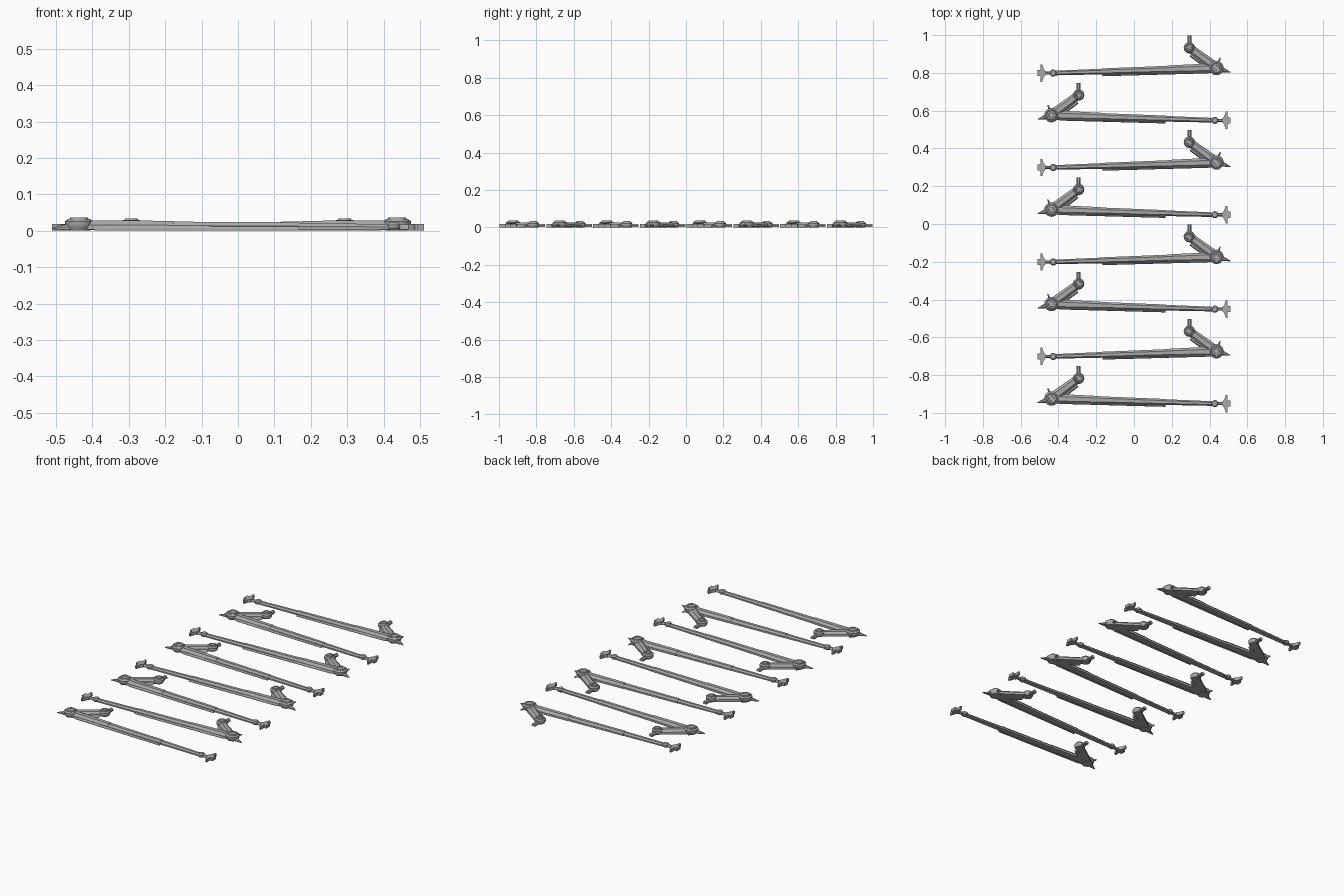
import bpy, bmesh, math
from mathutils import Vector

if "Cube" in bpy.data.objects:
    bpy.data.objects.remove(bpy.data.objects["Cube"])

grey = bpy.data.materials.new("metal grey")
grey.diffuse_color = (0.40, 0.40, 0.40, 1)
grey.use_nodes = True
grey.node_tree.nodes["Principled BSDF"].inputs["Base Color"].default_value = grey.diffuse_color


def finish(name, bm, place, smooth=False):
    """Place a part (side, y offset), mirror it if needed and add it to the scene."""
    side, y0 = place
    for v in bm.verts:
        v.co = Vector((v.co.x * side, v.co.y + y0, v.co.z))
    bmesh.ops.recalc_face_normals(bm, faces=bm.faces)
    me = bpy.data.meshes.new(name)
    bm.to_mesh(me)
    bm.free()
    me.materials.append(grey)
    ob = bpy.data.objects.new(name, me)
    bpy.context.collection.objects.link(ob)
    if smooth:
        bpy.ops.object.select_all(action='DESELECT')
        ob.select_set(True)
        bpy.context.view_layer.objects.active = ob
        bpy.ops.object.shade_smooth_by_angle(angle=math.radians(30))


def loft(name, rings, place, smooth=False):
    """Skin closed rings of points and cap both ends."""
    bm = bmesh.new()
    vs = [[bm.verts.new(p) for p in r] for r in rings]
    n = len(vs[0])
    for a, b in zip(vs, vs[1:]):
        for i in range(n):
            bm.faces.new((a[i], a[(i + 1) % n], b[(i + 1) % n], b[i]))
    bm.faces.new(vs[0][::-1])
    bm.faces.new(vs[-1])
    finish(name, bm, place, smooth)


def beam(name, a, b, wa, wb, za, zb, place, offset=0.0):
    """Chamfered bar from a to b; za, zb are (bottom, top) heights."""
    a, b = Vector(a), Vector(b)
    d = (b - a).normalized()
    n = Vector((-d.y, d.x))
    section = [(-.5, 0), (-.5, .5), (-.24, 1), (.24, 1), (.5, .5), (.5, 0)]
    rings = []
    for c, w, z in ((a, wa, za), (b, wb, zb)):
        ring = []
        for u, v in section:
            p = c + n * (u * w + offset)
            ring.append((p.x, p.y, z[0] + v * (z[1] - z[0])))
        rings.append(ring)
    loft(name, rings, place)


def turned(name, centre, profile, place, sides=20):
    """Round joint from (radius, height) pairs."""
    rings = [[(centre[0] + r * math.cos(2 * math.pi * i / sides),
               centre[1] + r * math.sin(2 * math.pi * i / sides), z)
              for i in range(sides)] for r, z in profile]
    loft(name, rings, place, True)


def plate(name, outline, z0, z1, place):
    loft(name, [[(x, y, z) for x, y in outline] for z in (z0, z1)], place)


elbow, shoulder, wrist = (-.437, 0), (-.293, .107), (.428, -.027)


def along(a, b, t):
    return Vector(a).lerp(Vector(b), t)


def arm(place):
    # elbow and shoulder joints with raised caps
    turned("elbow_joint", elbow, [(.030, 0), (.036, .010), (.038, .016), (.038, .026),
                                  (.030, .032), (.026, .032), (.024, .037), (.015, .037),
                                  (.014, .035)], place)
    turned("shoulder_joint", shoulder, [(.024, 0), (.030, .010), (.030, .022), (.024, .029),
                                        (.019, .029), (.017, .034), (.011, .034),
                                        (.010, .032)], place)
    # short mount behind the shoulder
    beam("shoulder_mount", shoulder, (shoulder[0], .171), .022, .022,
         (.003, .018), (.003, .018), place)
    # upper arm with a side panel on its outer edge
    beam("upper_arm", elbow, shoulder, .054, .044, (.002, .028), (.002, .026), place)
    beam("upper_arm_panel", along(elbow, shoulder, .24), along(elbow, shoulder, .84),
         .020, .020, (.001, .016), (.001, .016), place, -.026)
    # telescoping forearm in three sections
    for i, (t0, t1, w0, w1, h0, h1) in enumerate((
            (.0, .30, .052, .042, .029, .027),
            (.30, .70, .039, .033, .025, .023),
            (.70, 1.0, .030, .024, .021, .018))):
        beam("forearm_section_%d" % (i + 1), along(elbow, wrist, t0), along(elbow, wrist, t1),
             w0, w1, (.003, h0), (.003, h1), place)
    # lower strut along the forearm
    beam("forearm_strut", along(elbow, wrist, .05), along(elbow, wrist, .70),
         .014, .010, (.001, .014), (.001, .011), place, -.020)
    # wrist and flared end fitting
    turned("wrist_joint", wrist, [(.014, .001), (.019, .007), (.019, .016), (.013, .022),
                                  (.009, .022)], place, 14)
    beam("wrist_rod", wrist, (.490, wrist[1]), .016, .016, (.003, .017), (.003, .017), place)
    half = [(.468, .010), (.478, .022), (.486, .046), (.495, .046), (.495, .016), (.511, .016)]
    outline = half + [(x, -y) for x, y in reversed(half)]
    plate("end_fitting", [(x, y + wrist[1]) for x, y in outline], .001, .019, place)
    # elbow spike and small spur
    beam("elbow_spike", (-.455, -.006), (-.511, -.022), .034, .003, (.004, .022), (.004, .008), place)
    beam("elbow_spur", (-.445, .025), (-.457, .055), .014, .005, (.006, .020), (.008, .014), place)


# eight arms, alternating left and right
for i in range(8):
    arm((1 if i % 2 == 0 else -1, -.924 + .25 * i))
